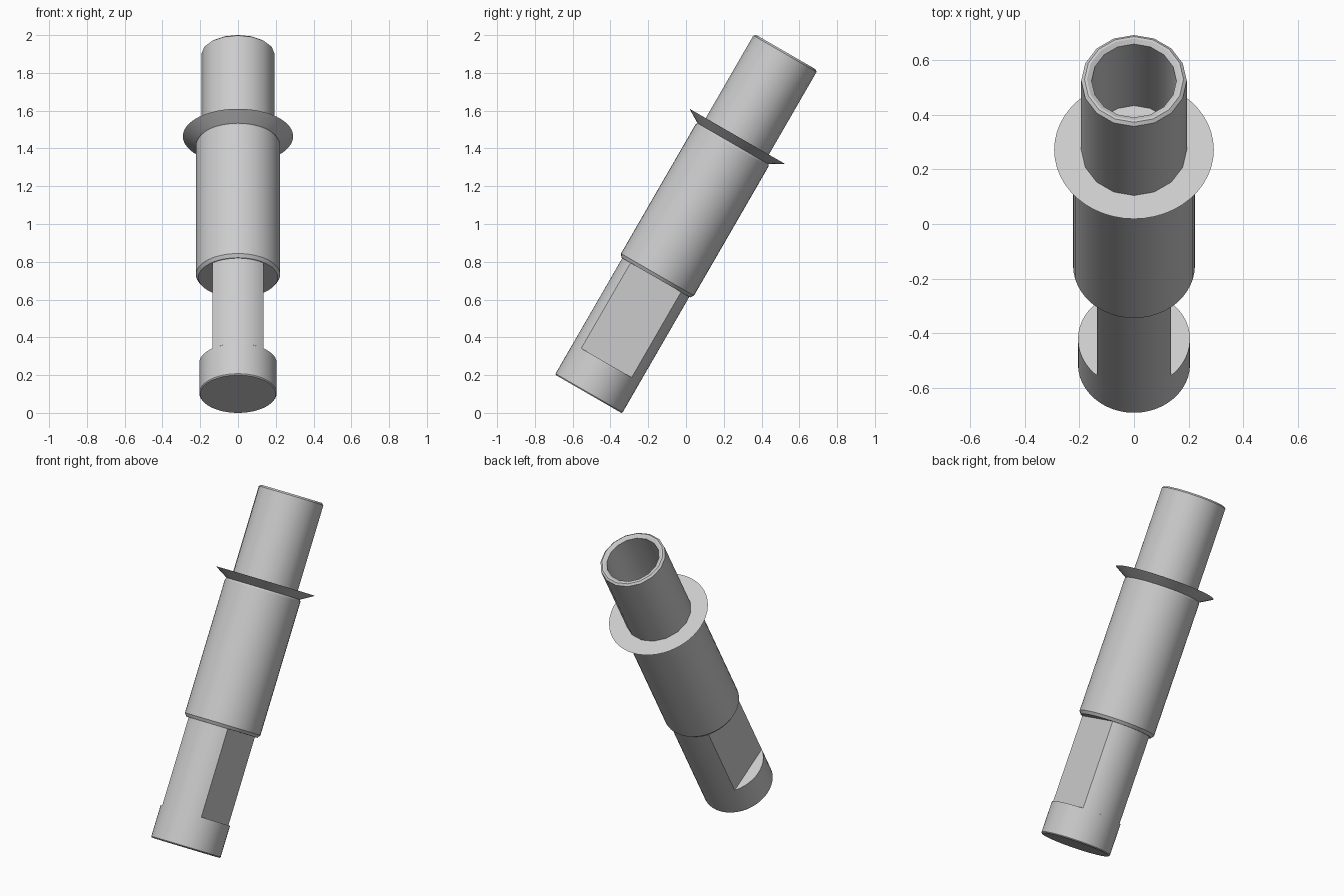
import bpy, bmesh
from math import sin, cos, pi, acos, radians
from mathutils import Matrix

if "Cube" in bpy.data.objects:
    bpy.data.objects.remove(bpy.data.objects["Cube"])

GREY = (0.6, 0.6, 0.6, 1)
metal = bpy.data.materials.new("grey metal")
metal.use_nodes = True
metal.diffuse_color = GREY
metal.node_tree.nodes["Principled BSDF"].inputs["Base Color"].default_value = GREY

# The whole pin leans back 30 degrees
LEAN = Matrix.Translation((0, -0.516, 0.1)) @ Matrix.Rotation(radians(-30), 4, "X")


def loft(name, sections, cap_start=False, cap_end=False):
    """Join matching closed sections, given in order from the bottom."""
    bm = bmesh.new()
    rings = [[bm.verts.new(p) for p in section] for section in sections]
    for low, high in zip(rings, rings[1:]):
        for i in range(len(low)):
            j = (i + 1) % len(low)
            bm.faces.new((low[i], low[j], high[j], high[i]))
    if cap_start:
        bm.faces.new(rings[0][::-1])
    if cap_end:
        bm.faces.new(rings[-1])
    bm.transform(LEAN)
    mesh = bpy.data.meshes.new(name)
    bm.to_mesh(mesh)
    bm.free()
    mesh.materials.append(metal)
    obj = bpy.data.objects.new(name, mesh)
    bpy.context.collection.objects.link(obj)
    bpy.ops.object.select_all(action="DESELECT")
    obj.select_set(True)
    bpy.context.view_layer.objects.active = obj
    bpy.ops.object.shade_smooth_by_angle(angle=radians(30))
    return obj


def turned(name, profile, sides, **caps):
    """Lathe a profile of (radius, height) points."""
    turns = [2 * pi * i / sides for i in range(sides)]
    loft(name, [[(r * cos(a), r * sin(a), h) for a in turns] for r, h in profile], **caps)


# Round foot with a small bevel
turned("foot", [(0.2, 0), (0.205, 0.006), (0.205, 0.19)], 48,
       cap_start=True, cap_end=True)

# Shank with a flat on each side
R, FLAT, STEPS = 0.205, 0.135, 14
edge = acos(FLAT / R)
front = [edge + (pi - 2 * edge) * i / STEPS for i in range(STEPS + 1)]
outline = [(R * cos(a), R * sin(a)) for a in front + [a + pi for a in front]]
loft("flatted_shank", [[(x, y, h) for x, y in outline] for h in (0.19, 0.715)])

# Thick body flaring into the thin collar
turned("body_and_collar",
       [(0.21, 0.712), (0.223, 0.73), (0.223, 1.52), (0.217, 1.53), (0.292, 1.575)],
       48, cap_start=True, cap_end=True)

# Upper tube with a bevelled rim and a blind bore
turned("upper_tube",
       [(0.193, 1.575), (0.193, 2.08), (0.181, 2.09), (0.172, 2.09),
        (0.155, 2.08), (0.155, 1.63)],
       16, cap_end=True)
